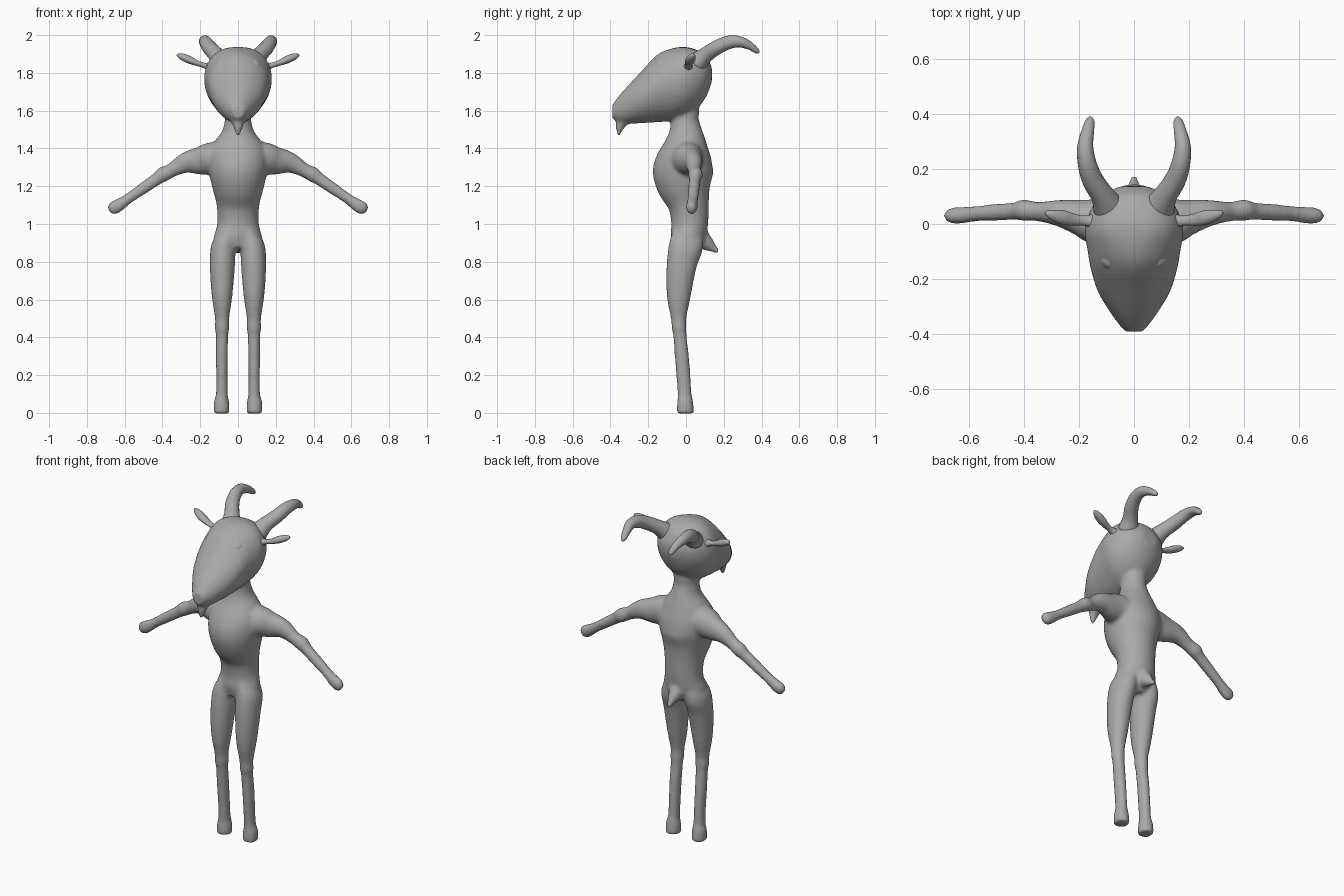
import bpy, bmesh, math
from mathutils import Vector

grey = bpy.data.materials.new("plain grey")
grey.diffuse_color = (0.4, 0.4, 0.4, 1)


def spline(rows, steps=4):
    """Catmull-Rom interpolation of rows of numbers."""
    out = []
    for i in range(len(rows) - 1):
        p = [rows[max(0, min(len(rows) - 1, i + k))] for k in (-1, 0, 1, 2)]
        for s in range(steps):
            t = s / steps
            out.append([0.5 * (2 * b + (c - a) * t + (2 * a - 5 * b + 4 * c - d) * t * t
                        + (3 * b - a - 3 * c + d) * t ** 3) for a, b, c, d in zip(*p)])
    return out + [list(rows[-1])]


def skin(bm, rings, side=1):
    """Bridge rings of points into a closed shell."""
    loops = [[bm.verts.new((p[0] * side, p[1], p[2])) for p in r] for r in rings]
    n = len(loops[0])
    faces = [bm.faces.new(loops[0]), bm.faces.new(loops[-1])]
    for a, b in zip(loops, loops[1:]):
        for j in range(n):
            faces.append(bm.faces.new((a[j], a[(j + 1) % n], b[(j + 1) % n], b[j])))
    bmesh.ops.recalc_face_normals(bm, faces=faces)


def tube(bm, rows, ref=(0, 1, 0), sides=(1,), n=20):
    """Elliptical tube: rows are x, y, z, radius along ref, other radius."""
    rows = spline(rows)
    rings = []
    for i, (x, y, z, a, b) in enumerate(rows):
        p, q = rows[max(i - 1, 0)], rows[min(i + 1, len(rows) - 1)]
        t = (Vector(q[:3]) - Vector(p[:3])).normalized()
        u = Vector(ref)
        u = (u - t * u.dot(t)).normalized()
        v = t.cross(u)
        rings.append([Vector((x, y, z)) + u * a * math.cos(k * math.tau / n)
                      + v * b * math.sin(k * math.tau / n) for k in range(n)])
    for s in sides:
        skin(bm, rings, s)


def finish(name, bm):
    me = bpy.data.meshes.new(name)
    bm.to_mesh(me)
    bm.free()
    me.materials.append(grey)
    me.shade_smooth()
    ob = bpy.data.objects.new(name, me)
    bpy.context.collection.objects.link(ob)
    return ob


BOTH = (1, -1)
body = bmesh.new()

# Torso and neck: height, front, back, half width
torso = [(0.86, -0.07, 0.06, 0.09), (0.92, -0.083, 0.1, 0.128), (1.0, -0.078, 0.117, 0.11),
         (1.1, -0.095, 0.122, 0.113), (1.2, -0.153, 0.135, 0.138), (1.28, -0.176, 0.145, 0.155),
         (1.36, -0.15, 0.135, 0.16), (1.43, -0.113, 0.11, 0.13), (1.49, -0.09, 0.087, 0.085),
         (1.55, -0.08, 0.068, 0.07), (1.6, -0.08, 0.07, 0.07), (1.67, -0.07, 0.06, 0.06)]
tube(body, [(0, (f + b) / 2, z, (b - f) / 2, w) for z, f, b, w in torso], n=28)

# Legs: height, inner x, outer x, front, back
leg = [(0.96, 0.01, 0.1, -0.07, 0.09), (0.88, 0.012, 0.142, -0.092, 0.09),
       (0.8, 0.015, 0.149, -0.102, 0.062), (0.7, 0.022, 0.146, -0.105, 0.04),
       (0.6, 0.032, 0.137, -0.1, 0.022), (0.5, 0.046, 0.122, -0.08, 0.002),
       (0.45, 0.046, 0.123, -0.076, 0.003), (0.41, 0.051, 0.118, -0.068, 0.003),
       (0.3, 0.054, 0.118, -0.06, 0.016), (0.2, 0.055, 0.116, -0.052, 0.024),
       (0.1, 0.054, 0.117, -0.045, 0.03), (0.06, 0.047, 0.128, -0.047, 0.038),
       (0.01, 0.045, 0.13, -0.05, 0.042), (-0.003, 0.047, 0.128, -0.048, 0.04)]
tube(body, [((i + o) / 2, (f + b) / 2, z, (b - f) / 2, (o - i) / 2) for z, i, o, f, b in leg],
     sides=BOTH)

# Arms with elbow knob and mitten hand
tube(body, [(0.04, 0.0, 1.345, 0.1, 0.09), (0.14, 0.01, 1.345, 0.085, 0.088),
            (0.2, 0.025, 1.335, 0.065, 0.075), (0.275, 0.04, 1.325, 0.048, 0.056),
            (0.35, 0.045, 1.285, 0.035, 0.038), (0.4, 0.05, 1.26, 0.04, 0.041),
            (0.43, 0.047, 1.238, 0.032, 0.034), (0.5, 0.042, 1.19, 0.031, 0.031),
            (0.58, 0.037, 1.135, 0.028, 0.028), (0.62, 0.032, 1.107, 0.03, 0.033),
            (0.66, 0.03, 1.083, 0.029, 0.036), (0.682, 0.03, 1.07, 0.015, 0.022)], sides=BOTH)

# Head: y, top, bottom, half width, roundness of the upper half
head = [(0.137, 1.83, 1.75, 0.05, 1.0), (0.105, 1.89, 1.67, 0.115, 0.9),
        (0.05, 1.925, 1.6, 0.158, 0.8), (-0.02, 1.938, 1.56, 0.18, 0.8),
        (-0.1, 1.922, 1.543, 0.168, 1.0), (-0.16, 1.89, 1.538, 0.158, 1.25),
        (-0.24, 1.805, 1.533, 0.134, 1.2), (-0.3, 1.74, 1.53, 0.1, 1.0),
        (-0.35, 1.685, 1.53, 0.066, 1.0), (-0.39, 1.63, 1.56, 0.034, 1.0)]
rings = []
for y, top, bot, w, e in spline(head):
    mid, ring = bot + (top - bot) * 0.55, []
    for k in range(32):
        c, s = math.cos(k * math.tau / 32), math.sin(k * math.tau / 32)
        x = w * math.copysign(abs(c) ** (e if s > 0 else 1.15), c)
        ring.append((x, y, mid + s * (top - mid if s > 0 else mid - bot)))
    rings.append(ring)
skin(body, rings)

# Beard and tail
tube(body, [(0, -0.31, 1.6, 0.04, 0.04), (0, -0.335, 1.55, 0.036, 0.036),
            (0, -0.35, 1.51, 0.024, 0.022), (0, -0.358, 1.465, 0.008, 0.008)], (1, 0, 0))
tube(body, [(0, 0.05, 0.95, 0.06, 0.06), (0, 0.1, 0.905, 0.042, 0.045),
            (0, 0.14, 0.875, 0.022, 0.025), (0, 0.172, 0.85, 0.01, 0.01)], (1, 0, 0))

# Fuse the body into one soft skin
ob = finish("body", body)
rm = ob.modifiers.new("fuse", 'REMESH')
rm.mode, rm.voxel_size, rm.use_smooth_shade = 'VOXEL', 0.01, True
sm = ob.modifiers.new("soften", 'SMOOTH')
sm.factor, sm.iterations = 0.5, 7

# Horns sweeping up and back
horns = bmesh.new()
tube(horns, [(0.09, 0.06, 1.855, 0.06, 0.055), (0.115, 0.105, 1.895, 0.043, 0.042),
             (0.15, 0.16, 1.932, 0.039, 0.038), (0.17, 0.22, 1.96, 0.034, 0.036),
             (0.177, 0.28, 1.965, 0.029, 0.03), (0.168, 0.335, 1.945, 0.023, 0.022),
             (0.16, 0.372, 1.918, 0.017, 0.015), (0.158, 0.386, 1.906, 0.007, 0.006)],
     (1, 0, 0), BOTH)
finish("horns", horns)

# Leaf shaped ears
ears = bmesh.new()
tube(ears, [(0.14, 0.01, 1.83, 0.03, 0.03), (0.18, 0.012, 1.84, 0.018, 0.014),
            (0.22, 0.016, 1.853, 0.022, 0.015), (0.26, 0.024, 1.87, 0.026, 0.02),
            (0.3, 0.034, 1.887, 0.018, 0.017), (0.322, 0.042, 1.895, 0.006, 0.006)],
     sides=BOTH)
finish("ears", ears)

# Eyes
for side, label in ((1, "right"), (-1, "left")):
    bm = bmesh.new()
    bmesh.ops.create_uvsphere(bm, u_segments=24, v_segments=14, radius=0.036)
    eye = finish(label + "_eye", bm)
    eye.location = (0.09 * side, -0.134, 1.84)
    eye.scale = (1, 1, 0.75)
    eye.rotation_euler = Vector((0.6 * side, -0.6, 0.55)).to_track_quat('Z', 'Y').to_euler()
